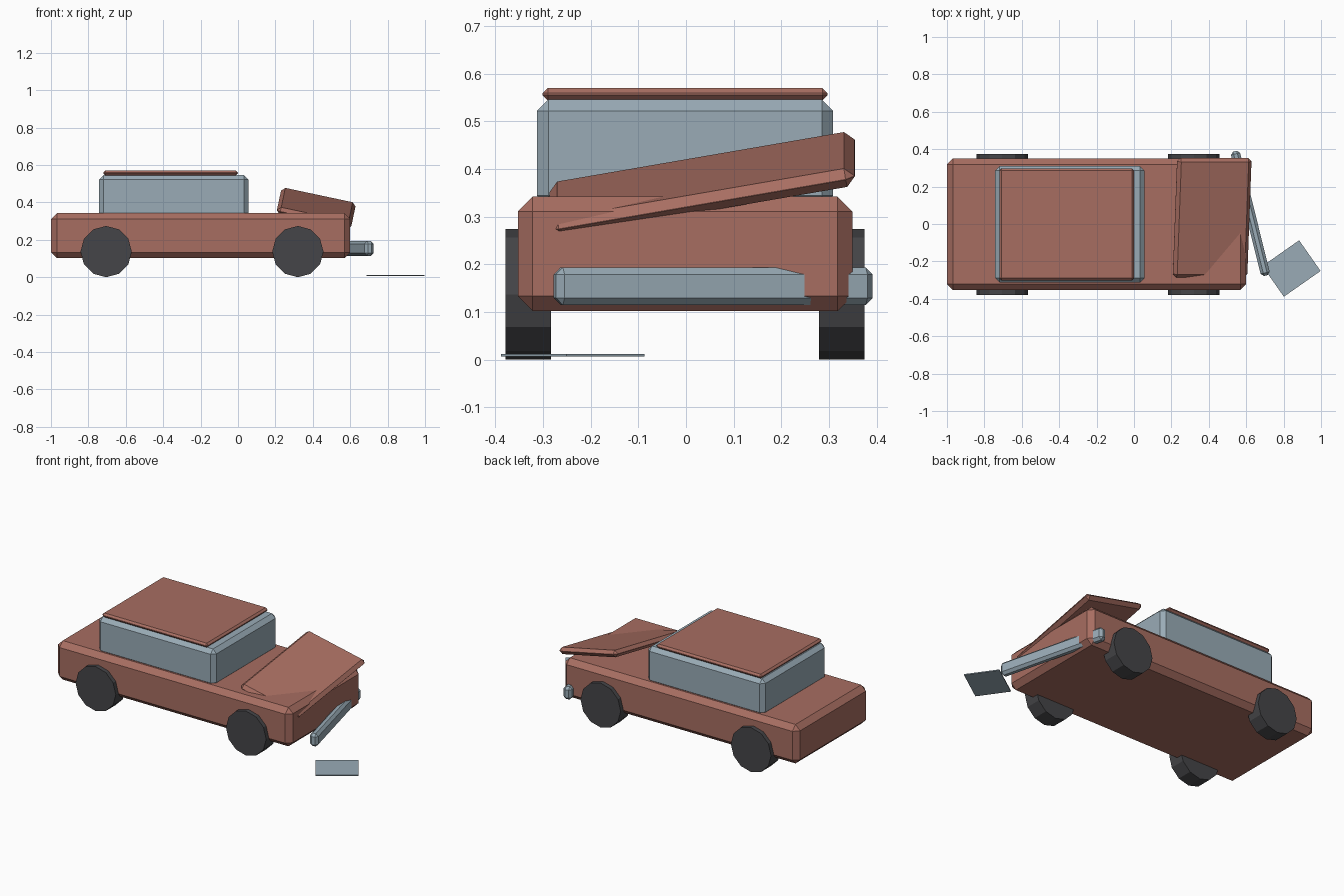
import bpy
import bmesh
from math import radians
from mathutils import Matrix

old = bpy.data.objects.get("Cube")
if old:
    bpy.data.objects.remove(old, do_unlink=True)


def material(name, rgb):
    m = bpy.data.materials.new(name)
    m.use_nodes = True
    color = (*rgb, 1)
    m.diffuse_color = color
    m.node_tree.nodes["Principled BSDF"].inputs["Base Color"].default_value = color
    return m


RUST = material("rusty red paint", (0.39, 0.155, 0.12))
STEEL = material("blue grey", (0.32, 0.41, 0.47))
RUBBER = material("dark rubber", (0.06, 0.06, 0.065))


def finish(bm, name, mat, loc, rot=(0, 0, 0)):
    mesh = bpy.data.meshes.new(name)
    bm.to_mesh(mesh)
    bm.free()
    mesh.materials.append(mat)
    ob = bpy.data.objects.new(name, mesh)
    ob.location = loc
    ob.rotation_euler = [radians(a) for a in rot]
    bpy.context.collection.objects.link(ob)
    return ob


def box(name, mat, size, loc, rot=(0, 0, 0), chamfer=0):
    """Box with every edge chamfered once."""
    bm = bmesh.new()
    bmesh.ops.create_cube(bm, size=1, matrix=Matrix.Diagonal((*size, 1)))
    ob = finish(bm, name, mat, loc, rot)
    if chamfer:
        mod = ob.modifiers.new("chamfer", "BEVEL")
        mod.width = chamfer
        mod.segments = 1
    return ob


MID = -0.002  # centre line of the car

# Main shell, cabin and roof
box("body", RUST, (1.6, 0.702, 0.24), (-0.2, MID, 0.222), chamfer=0.031)
box("cabin", STEEL, (0.798, 0.622, 0.225), (-0.343, MID, 0.433), chamfer=0.024)
box("roof", RUST, (0.72, 0.598, 0.026), (-0.36, MID, 0.557), chamfer=0.011)

# Sprung hood, twisted up on one side
box("hood", RUST, (0.407, 0.65, 0.04), (0.418, 0.034, 0.368), (10, 12, 0), 0.0195)

# Hanging bumper and the fallen plate
box("bumper", STEEL, (0.05, 0.685, 0.079), (0.622, 0.057, 0.154), (0, 0, 14), 0.015)
box("fallen_plate", STEEL, (0.24, 0.2, 0.006), (0.842, -0.238, 0.009), (0, 0, 35))

# Twelve-sided wheels
for end, x in (("rear", -0.705), ("front", 0.32)):
    for side, s in (("left", 1), ("right", -1)):
        bm = bmesh.new()
        bmesh.ops.create_cone(bm, cap_ends=True, segments=12, radius1=0.137,
                              radius2=0.137, depth=0.095)
        finish(bm, f"{end}_{side}_wheel", RUBBER, (x, MID + s * 0.329, 0.137), (90, 0, 0))
